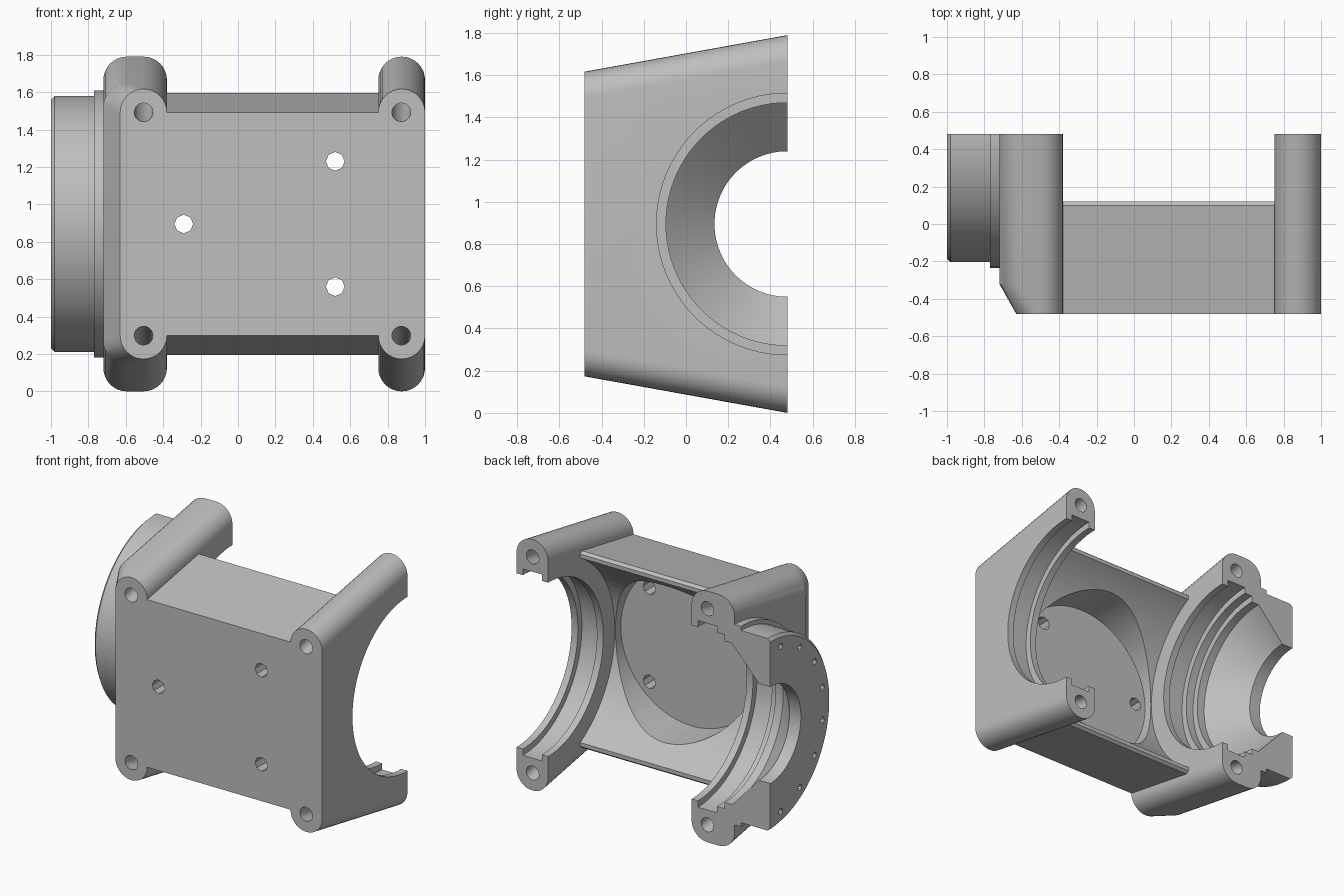
import bpy, bmesh, math

old = bpy.data.objects.get("Cube")
if old:
    bpy.data.objects.remove(old, do_unlink=True)

AXIS_Y, AXIS_Z = 0.48, 0.895     # bore axis, running along x
FRONT, SPLIT = -0.48, 0.48       # front face and split face
SLOPE = 0.18                     # flare of the posts towards the split face


def flare(y):
    """Half height of the post centre line at depth y."""
    return 0.597 + SLOPE * (y - FRONT)


def make_object(name, bm):
    bmesh.ops.recalc_face_normals(bm, faces=bm.faces)
    mesh = bpy.data.meshes.new(name)
    bm.to_mesh(mesh)
    bm.free()
    obj = bpy.data.objects.new(name, mesh)
    bpy.context.collection.objects.link(obj)
    return obj


def hull(name, points):
    bm = bmesh.new()
    for p in points:
        bm.verts.new(p)
    res = bmesh.ops.convex_hull(bm, input=bm.verts)
    spare = {v for v in res["geom_interior"] + res["geom_unused"]
             if isinstance(v, bmesh.types.BMVert)}
    bmesh.ops.delete(bm, geom=list(spare), context="VERTS")
    bmesh.ops.dissolve_limit(bm, angle_limit=0.005, verts=bm.verts, edges=bm.edges)
    return make_object(name, bm)


def ring(x, y, z, r, n=32):
    """Circle of points facing the front."""
    return [(x + r * math.cos(math.tau * i / n), y, z + r * math.sin(math.tau * i / n))
            for i in range(n)]


def lathe(name, profile, cy=AXIS_Y, cz=AXIS_Z, n=72):
    """Closed solid turned about an axis along x; profile holds (x, radius)."""
    bm = bmesh.new()
    rings = []
    for x, r in profile:
        angles = [math.tau * (i + 0.5) / n for i in range(n)]
        rings.append([bm.verts.new((x, cy + r * math.cos(a), cz + r * math.sin(a)))
                      for a in angles])
    for a, b in zip(rings, rings[1:]):
        for i in range(n):
            j = (i + 1) % n
            bm.faces.new((a[i], a[j], b[j], b[i]))
    bm.faces.new(rings[0])
    bm.faces.new(rings[-1])
    return make_object(name, bm)


def combine(base, tool, operation):
    mod = base.modifiers.new("combine", "BOOLEAN")
    mod.operation, mod.object, mod.solver = operation, tool, "EXACT"
    bpy.context.view_layer.objects.active = base
    bpy.ops.object.modifier_apply(modifier=mod.name)
    bpy.data.objects.remove(tool, do_unlink=True)


def prism(name, x0, x1, outline):
    return hull(name, [(x, y, z) for x in (x0, x1) for y, z in outline])


# Middle body with flared top and bottom and a small back bevel
outline = []
for s in (-1, 1):
    for y, drop in ((FRONT, 0), (0.1, 0), (0.12, 0.02)):
        outline.append((y, AXIS_Z + s * (flare(y) - drop)))
housing = prism("housing_half", -0.45, 0.82, outline)

# End flanges with rounded flared ends; the left one widens behind a chamfer
BACK = 0.6
right_pts, left_pts = [], []
for s in (-1, 1):
    def post(x, y):
        return ring(x, y, AXIS_Z + s * flare(y), 0.125)
    right_pts += post(0.875, FRONT) + post(0.875, BACK)
    left_pts += post(-0.505, FRONT) + post(-0.505, BACK)
    left_pts += post(-0.595, -0.32) + post(-0.595, BACK)
combine(housing, hull("right_flange", right_pts), "UNION")
combine(housing, hull("left_flange", left_pts), "UNION")

# Collar and snout
snout = [(-0.5, 0.715), (-0.77, 0.715), (-0.77, 0.685), (-0.98, 0.685), (-1.0, 0.665)]
combine(housing, lathe("snout", snout), "UNION")

# Flat split face
split = prism("split_cutter", -1.5, 1.5,
              [(y, z) for y in (SPLIT, 2) for z in (-1, 3)])
combine(housing, split, "DIFFERENCE")

# Bearing seats, main chamber and tapered snout bore
bore = [(1.1, 0.62), (0.95, 0.62), (0.95, 0.665), (0.8, 0.665), (0.8, 0.62),
        (0.75, 0.62), (0.75, 0.75), (-0.38, 0.75), (-0.38, 0.62), (-0.43, 0.62),
        (-0.43, 0.665), (-0.58, 0.665), (-0.58, 0.62), (-0.64, 0.62),
        (-0.64, 0.575), (-0.7, 0.575), (-0.91, 0.345), (-1.1, 0.345)]
combine(housing, lathe("bore_cutter", bore), "DIFFERENCE")

# Round recess in the front wall
MID_X = 0.185
recess = hull("recess_cutter", ring(MID_X, -0.33, AXIS_Z, 0.56, 64)
              + ring(MID_X, 0.3, AXIS_Z, 0.56, 64))
combine(housing, recess, "DIFFERENCE")

# Slanted bolt holes through the posts
for x in (-0.505, 0.873):
    for s in (-1, 1):
        pts = []
        for y in (-0.7, 0.7):
            pts += ring(x, y, AXIS_Z + s * flare(y), 0.05, 20)
        combine(housing, hull("post_hole", pts), "DIFFERENCE")

# Three mounting holes in the front wall
for k in range(3):
    a = math.pi + k * math.tau / 3
    x, z = MID_X + 0.475 * math.cos(a), AXIS_Z + 0.4 * math.sin(a)
    if k:
        x = 0.52
        z = AXIS_Z + (0.335 if k == 2 else -0.335)
    pts = ring(x, -0.7, z, 0.05, 8) + ring(x, -0.1, z, 0.05, 8)
    combine(housing, hull("mount_hole", pts), "DIFFERENCE")

# Small screw holes round the snout face
for k in range(8):
    a = math.pi * (k + 0.5) / 8
    y, z = AXIS_Y - 0.6 * math.sin(a), AXIS_Z + 0.6 * math.cos(a)
    hole = lathe("screw_hole", [(-1.1, 0.022), (-0.88, 0.022)], y, z, 10)
    combine(housing, hole, "DIFFERENCE")

# Single grey finish
grey = bpy.data.materials.new("cast grey")
grey.use_nodes = True
colour = (0.52, 0.52, 0.52, 1)
grey.diffuse_color = colour
grey.node_tree.nodes["Principled BSDF"].inputs["Base Color"].default_value = colour
housing.data.materials.clear()
housing.data.materials.append(grey)
for p in housing.data.polygons:
    p.material_index = 0

bpy.ops.object.select_all(action="DESELECT")
housing.select_set(True)
bpy.context.view_layer.objects.active = housing
bpy.ops.object.shade_smooth_by_angle(angle=math.radians(25))
